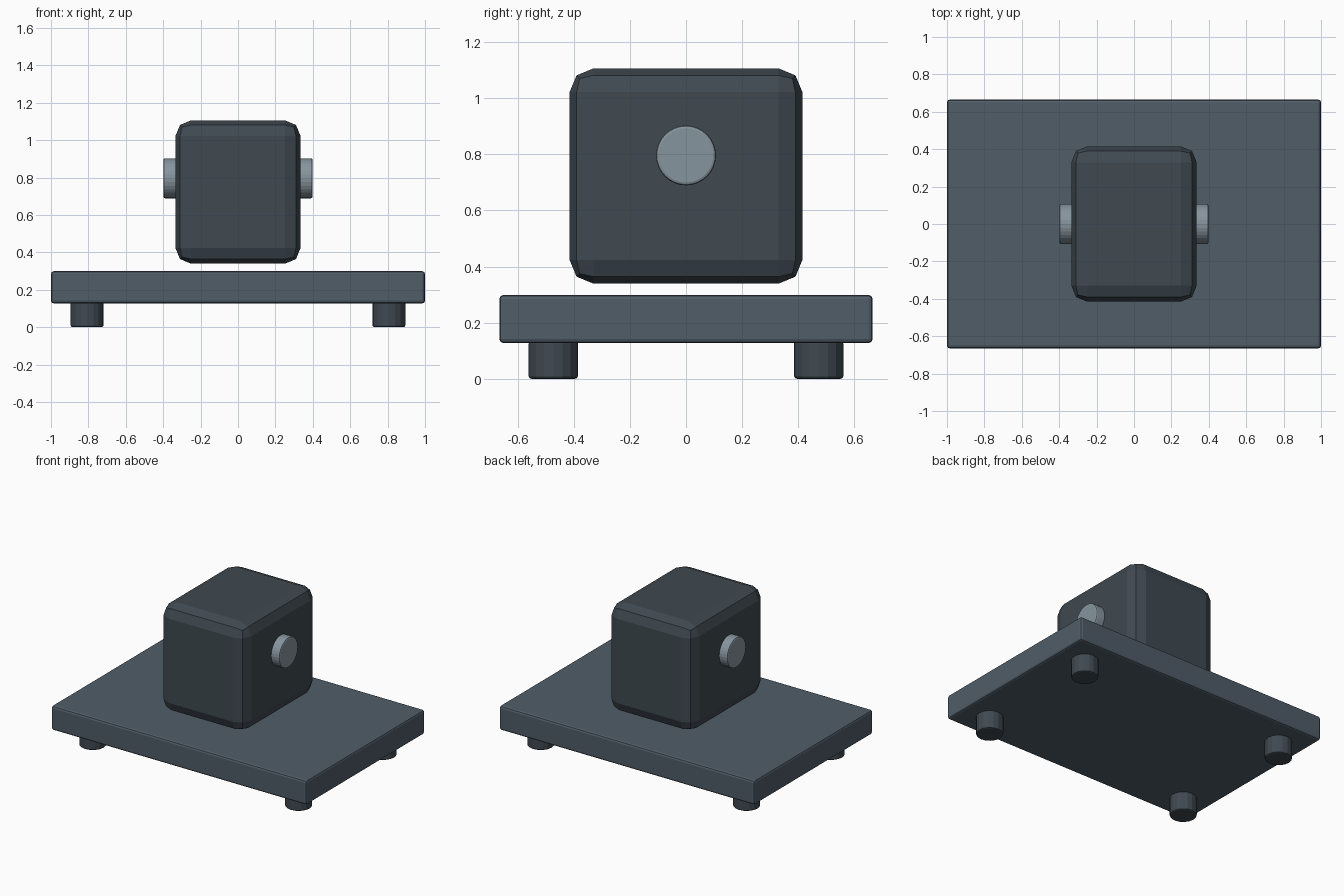
import bpy
from math import radians

if "Cube" in bpy.data.objects:
    bpy.data.objects.remove(bpy.data.objects["Cube"])


def material(name, rgb):
    mat = bpy.data.materials.new(name)
    mat.diffuse_color = (*rgb, 1)
    mat.use_nodes = True
    mat.node_tree.nodes["Principled BSDF"].inputs["Base Color"].default_value = mat.diffuse_color
    return mat


SLATE = material("slate", (0.08, 0.11, 0.14))
DARK = material("dark_metal", (0.05, 0.067, 0.082))
STEEL = material("steel", (0.24, 0.30, 0.34))


def finish(name, mat, bevel, segments):
    ob = bpy.context.object
    ob.name = name
    ob.data.materials.append(mat)
    bpy.ops.object.transform_apply(location=False, rotation=True, scale=True)
    mod = ob.modifiers.new("edge_bevel", 'BEVEL')
    mod.width = bevel
    mod.segments = segments
    mod.limit_method = 'ANGLE'
    mod.angle_limit = radians(40)
    return ob


def box(name, size, z0, mat, bevel, segments):
    bpy.ops.mesh.primitive_cube_add(size=1, location=(0, 0, z0 + size[2] / 2))
    bpy.context.object.scale = size
    return finish(name, mat, bevel, segments)


def cylinder(name, radius, depth, loc, mat, sides, rot=(0, 0, 0)):
    bpy.ops.mesh.primitive_cylinder_add(vertices=sides, radius=radius, depth=depth,
                                        location=loc, rotation=rot)
    return finish(name, mat, 0.01, 2)


# Base plate
box("base_plate", (2.0, 1.33, 0.172), 0.127, SLATE, 0.015, 2)

# Chamfered block hovering just above the plate
box("block", (0.67, 0.83, 0.767), 0.339, DARK, 0.085, 2)

# Cross pin showing on both sides of the block
cylinder("cross_pin", 0.107, 0.798, (0, 0, 0.796), STEEL, 32, (0, radians(90), 0))

# Four feet
for sx in (-1, 1):
    for sy in (-1, 1):
        cylinder("foot", 0.088, 0.135, (sx * 0.807, sy * 0.473, 0.0675), DARK, 16)
